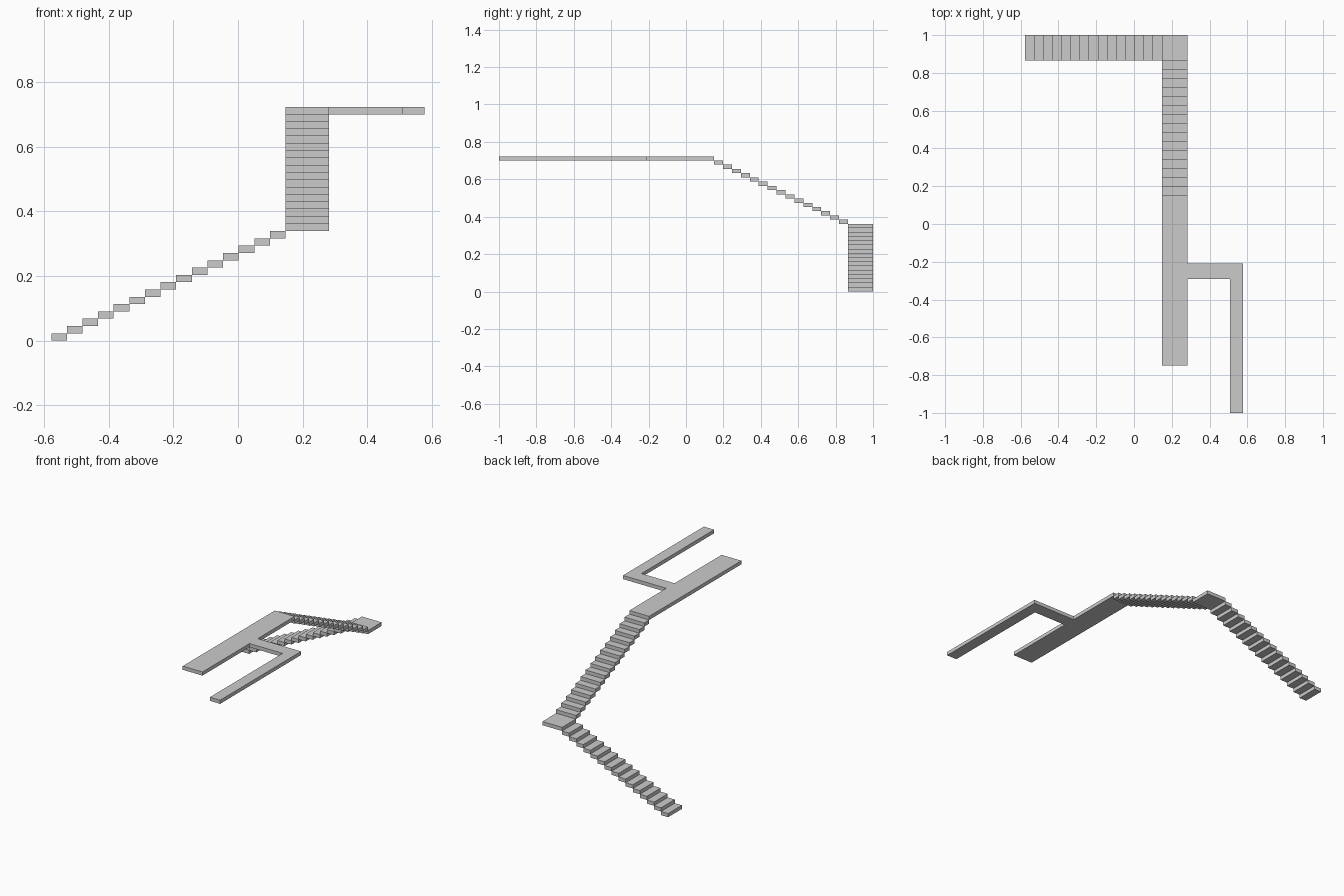
import bpy, bmesh
from mathutils import Vector

if "Cube" in bpy.data.objects:
    bpy.data.objects.remove(bpy.data.objects["Cube"])

RISE = 0.0226           # height of each tread slab
N = 15                  # treads per flight
X0, X1 = 0.147, 0.282   # width of upper flight and walkway
Y0, Y1 = 0.866, 1.0     # width of lower flight


def make(name, boxes):
    """One object from a list of (min corner, max corner) boxes."""
    bm = bmesh.new()
    for lo, hi in boxes:
        lo, hi = Vector(lo), Vector(hi)
        verts = bmesh.ops.create_cube(bm, size=1)["verts"]
        bmesh.ops.scale(bm, vec=hi - lo, verts=verts)
        bmesh.ops.translate(bm, vec=(lo + hi) / 2, verts=verts)
    mesh = bpy.data.meshes.new(name)
    bm.to_mesh(mesh)
    bm.free()
    bpy.context.collection.objects.link(bpy.data.objects.new(name, mesh))


# Lower flight climbs along +x
dx = (X0 + 0.578) / N
make("lower_flight", [((-0.578 + i * dx, Y0, i * RISE),
                       (-0.578 + (i + 1) * dx, Y1, (i + 1) * RISE)) for i in range(N)])

# Corner landing
make("corner_landing", [((X0, Y0, N * RISE), (X1, Y1, (N + 1) * RISE))])

# Upper flight climbs along -y
Y_TOP = 0.15
dy = (Y0 - Y_TOP) / N
make("upper_flight", [((X0, Y0 - (i + 1) * dy, (N + 1 + i) * RISE),
                       (X1, Y0 - i * dy, (N + 2 + i) * RISE)) for i in range(N)])

# Top walkway and its L-shaped side branch
z0, z1 = (2 * N + 1) * RISE, (2 * N + 2) * RISE
make("walkway", [((X0, -0.75, z0), (X1, Y_TOP, z1))])
make("side_bridge", [((X1, -0.29, z0), (0.578, -0.21, z1))])
make("side_walkway", [((0.508, -1.0, z0), (0.578, -0.29, z1))])
